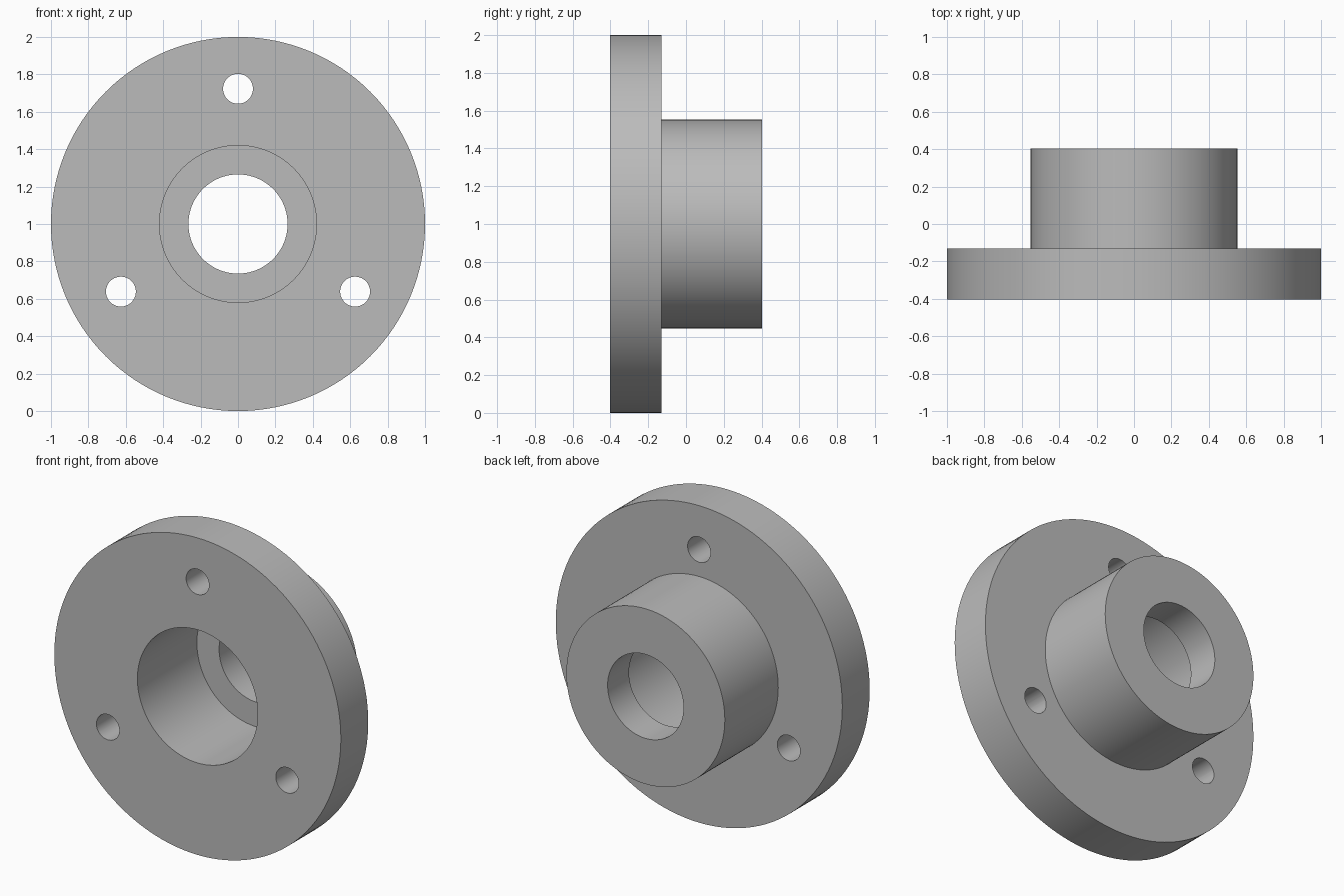
import bpy
import bmesh
from math import cos, sin, pi, radians
from mathutils import Matrix, Vector

if "Cube" in bpy.data.objects:
    bpy.data.objects.remove(bpy.data.objects["Cube"], do_unlink=True)

SEGMENTS = 128
CENTRE_Z = 1.0

# Depths along y
FRONT, SHOULDER, BORE_FLOOR, BACK = -0.403, -0.13, 0.19, 0.403
# Radii
FLANGE_R, HUB_R, COUNTERBORE_R, BORE_R = 1.0, 0.553, 0.42, 0.265
BOLT_R, BOLT_CIRCLE = 0.08, 0.723


def add_object(name, bm):
    bmesh.ops.recalc_face_normals(bm, faces=bm.faces)
    mesh = bpy.data.meshes.new(name)
    bm.to_mesh(mesh)
    bm.free()
    obj = bpy.data.objects.new(name, mesh)
    bpy.context.collection.objects.link(obj)
    return obj


def lathe(name, profile):
    """Spin a closed (radius, y) profile around the y axis."""
    bm = bmesh.new()
    rings = []
    for i in range(SEGMENTS):
        a = 2 * pi * i / SEGMENTS
        rings.append([bm.verts.new((r * cos(a), y, CENTRE_Z + r * sin(a)))
                      for r, y in profile])
    count = len(profile)
    for i, ring in enumerate(rings):
        following = rings[(i + 1) % SEGMENTS]
        for j in range(count):
            k = (j + 1) % count
            bm.faces.new((ring[j], ring[k], following[k], following[j]))
    return add_object(name, bm)


def bolt_cutter(angle):
    """Cylinder through the flange, aligned with y."""
    bm = bmesh.new()
    spot = Vector((BOLT_CIRCLE * cos(angle), (FRONT + SHOULDER) / 2,
                   CENTRE_Z + BOLT_CIRCLE * sin(angle)))
    bmesh.ops.create_cone(bm, cap_ends=True, segments=48, radius1=BOLT_R,
                          radius2=BOLT_R, depth=0.5,
                          matrix=Matrix.Translation(spot) @ Matrix.Rotation(pi / 2, 4, 'X'))
    cutter = add_object("bolt_hole_cutter", bm)
    cutter.hide_render = True
    return cutter


# Flange, hub and stepped bore in one turned body
body = lathe("flanged_hub", [
    (COUNTERBORE_R, FRONT), (FLANGE_R, FRONT),
    (FLANGE_R, SHOULDER), (HUB_R, SHOULDER),
    (HUB_R, BACK), (BORE_R, BACK),
    (BORE_R, BORE_FLOOR), (COUNTERBORE_R, BORE_FLOOR),
])

# Three bolt holes, evenly spaced
bpy.context.view_layer.objects.active = body
for degrees in (90, 210, 330):
    cutter = bolt_cutter(radians(degrees))
    cut = body.modifiers.new("bolt_hole", 'BOOLEAN')
    cut.operation = 'DIFFERENCE'
    cut.solver = 'EXACT'
    cut.object = cutter
    bpy.ops.object.modifier_apply(modifier=cut.name)
    bpy.data.objects.remove(cutter, do_unlink=True)

# Plain grey metal
grey = bpy.data.materials.new("plain_grey")
grey.use_nodes = True
colour = (0.5, 0.5, 0.5, 1.0)
grey.diffuse_color = colour
grey.node_tree.nodes["Principled BSDF"].inputs["Base Color"].default_value = colour
body.data.materials.clear()
body.data.materials.append(grey)

# Smooth round walls, crisp rims
for other in bpy.context.selected_objects:
    other.select_set(False)
body.select_set(True)
bpy.ops.object.shade_smooth_by_angle(angle=radians(30))
